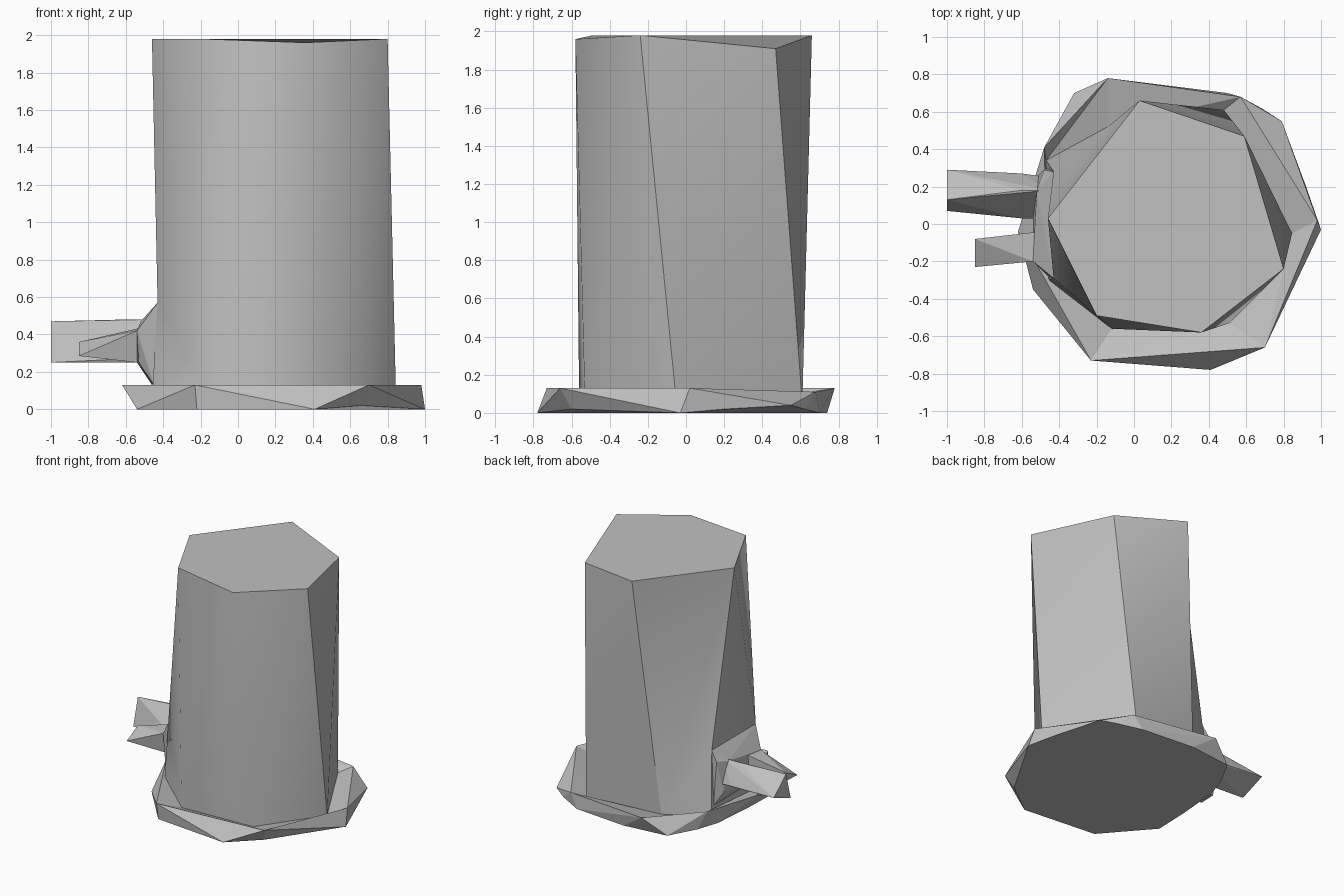
import bpy, bmesh, math

cube = bpy.data.objects.get("Cube")
if cube:
    bpy.data.objects.remove(cube, do_unlink=True)

grey = bpy.data.materials.new("bark grey")
grey.use_nodes = True
COLOUR = (0.53, 0.53, 0.53, 1)
grey.diffuse_color = COLOUR
grey.node_tree.nodes["Principled BSDF"].inputs["Base Color"].default_value = COLOUR


def finish(bm, name, smooth=False):
    bmesh.ops.recalc_face_normals(bm, faces=bm.faces)
    mesh = bpy.data.meshes.new(name)
    bm.to_mesh(mesh)
    bm.free()
    mesh.materials.append(grey)
    obj = bpy.data.objects.new(name, mesh)
    bpy.context.collection.objects.link(obj)
    if smooth:
        bpy.ops.object.select_all(action='DESELECT')
        obj.select_set(True)
        bpy.context.view_layer.objects.active = obj
        bpy.ops.object.shade_smooth_by_angle(angle=math.radians(38))


def loop(bm, points):
    return [bm.verts.new(p) for p in points]


def hull(name, points):
    bm = bmesh.new()
    loop(bm, points)
    bmesh.ops.convex_hull(bm, input=bm.verts)
    loose = [v for v in bm.verts if not v.link_faces]
    bmesh.ops.delete(bm, geom=loose, context='VERTS')
    finish(bm, name)


# Trunk: six-sided crown twisting down to a foot that flares on the branch side
flare = [(-.47, .34, .05), (-.46, -.30, .05)]
foot = [(-.43, .28, .57), (-.43, -.29, .57), (-.12, -.56, .05), (.51, -.53, .05),
        (.845, -.05, .05), (.48, .61, .05), (-.14, .52, .05)]
crown = [(-.46, .03, 1.98), (-.20, -.49, 1.98), (.36, -.58, 1.96),
         (.80, -.24, 1.98), (.59, .47, 1.91), (.03, .66, 1.98)]
bm = bmesh.new()
base, low, top = loop(bm, flare), loop(bm, foot), loop(bm, crown)
bm.faces.new((low[0], low[1], top[0]))
for i in range(6):
    a, b = low[i + 1], low[(i + 2) % 7]
    c, d = top[(i + 1) % 6], top[i]
    bm.faces.new((a, b, c))
    bm.faces.new((a, c, d))
bm.faces.new((low[0], base[0], base[1], low[1]))
bm.faces.new((low[1], base[1], low[2]))
bm.faces.new((low[6], base[0], low[0]))
bm.faces.new(top)
bm.faces.new(base + low[2:])
finish(bm, "trunk", True)

# Root ring: jagged rim sloping in to the trunk, flat underneath
rim = [(-.48, .41, .13), (-.62, -.04, .13), (-.23, -.73, .13), (.70, -.66, .13),
       (.98, .02, .13), (.57, .68, .11), (-.14, .78, .13)]
corners = [(-.50, .30, 0), (-.54, -.35, 0), (.41, -.78, 0), (1.0, -.03, 0),
           (.79, .55, .04), (.50, .70, 0), (-.32, .70, 0)]
# Sole points tucked beneath each rim point
tucked = [(-.44, .48, 0), (-.53, -.05, 0), (-.22, -.72, 0), (.66, -.60, .02),
          (.92, .20, .02), (.68, .62, .02), (.05, .74, 0)]
inside = [(x, y, .06) for x, y, z in flare + foot[2:]]
bm = bmesh.new()
edge, under, tuck, inner = (loop(bm, p) for p in (rim, corners, tucked, inside))
sole = []
for i in range(7):
    j = (i + 1) % 7
    bm.faces.new((under[i], edge[j], edge[i]))
    bm.faces.new((under[i], tuck[j], edge[j]))
    bm.faces.new((tuck[i], under[i], edge[i]))
    bm.faces.new((edge[i], edge[j], inner[j]))
    bm.faces.new((edge[i], inner[j], inner[i]))
    sole += [tuck[i], under[i]]
bm.faces.new(sole)
finish(bm, "root_ring")

# Collar where the branches leave the trunk
hull("branch_collar", [
    (-.43, .28, .57), (-.43, -.29, .57), (-.45, -.29, .13), (-.46, .30, .13),
    (-.54, -.20, .42), (-.53, -.17, .25), (-.54, .03, .25), (-.52, .25, .24),
    (-.48, .29, .49), (-.52, .18, .47), (-.30, .0, .13), (-.30, .0, .57)])

# Long and short stub branches
hull("long_branch", [
    (-1, .07, .25), (-1, .13, .47), (-1, .29, .335),
    (-.60, .03, .27), (-.60, .18, .48), (-.60, .27, .317),
    (-.46, .03, .25), (-.46, .18, .48), (-.46, .25, .30)])
hull("short_branch", [
    (-.85, -.08, .36), (-.85, -.23, .285), (-.85, -.10, .29),
    (-.54, -.20, .42), (-.50, -.04, .44), (-.54, -.17, .25), (-.46, -.04, .27)])
